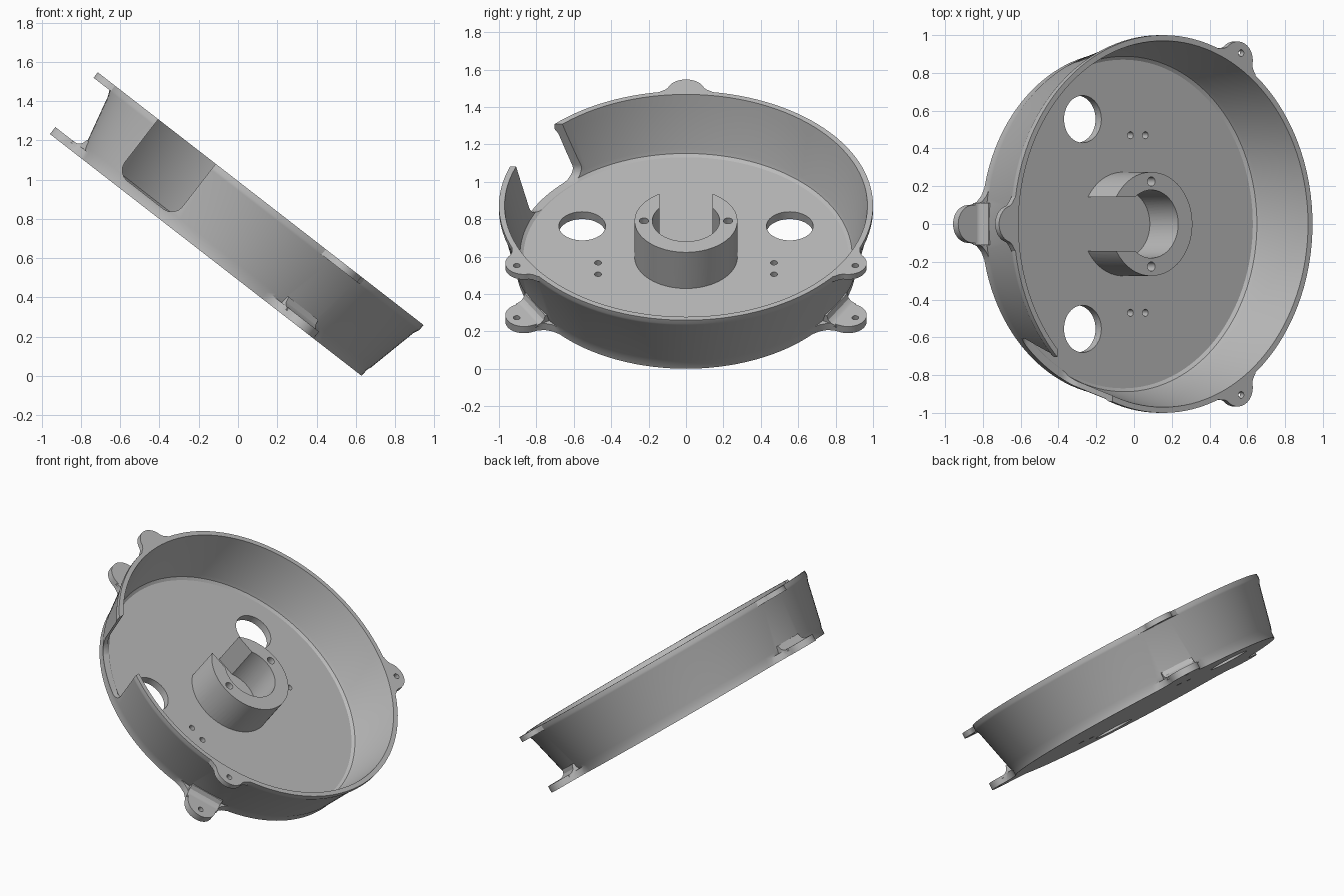
import bpy, bmesh, math
from math import cos, sin, pi, radians
from mathutils import Matrix

cube = bpy.data.objects.get("Cube")
if cube:
    bpy.data.objects.remove(cube, do_unlink=True)

# Single matte grey
grey = bpy.data.materials.new("light_grey")
grey.use_nodes = True
colour = (0.5, 0.5, 0.5, 1)
grey.diffuse_color = colour
grey.node_tree.nodes["Principled BSDF"].inputs["Base Color"].default_value = colour


def finish(name, bm):
    bmesh.ops.recalc_face_normals(bm, faces=bm.faces)
    mesh = bpy.data.meshes.new(name)
    bm.to_mesh(mesh)
    bm.free()
    mesh.materials.append(grey)
    obj = bpy.data.objects.new(name, mesh)
    bpy.context.collection.objects.link(obj)
    return obj


def prism(name, outline, low, high, matrix=Matrix()):
    """Extrude a flat outline from low to high, then place it."""
    bm = bmesh.new()
    face = bm.faces.new([bm.verts.new((x, y, low)) for x, y in outline])
    top = bmesh.ops.extrude_face_region(bm, geom=[face])["geom"]
    verts = [v for v in top if isinstance(v, bmesh.types.BMVert)]
    bmesh.ops.translate(bm, vec=(0, 0, high - low), verts=verts)
    bm.transform(matrix)
    return finish(name, bm)


def arc(cx, cy, r, start, end, n):
    angles = [start + (end - start) * i / n for i in range(n + 1)]
    return [(cx + r * cos(a), cy + r * sin(a)) for a in angles]


def disc(cx, cy, r, n=32):
    return arc(cx, cy, r, 0, 2 * pi, n)[:-1]


def lathe(name, profile, steps=128):
    bm = bmesh.new()
    verts = [bm.verts.new((r, 0, z)) for r, z in profile]
    edges = [bm.edges.new(pair) for pair in zip(verts, verts[1:])]
    bmesh.ops.spin(bm, geom=verts + edges, cent=(0, 0, 0), axis=(0, 0, 1),
                   angle=2 * pi, steps=steps, use_duplicate=False)
    bmesh.ops.remove_doubles(bm, verts=bm.verts, dist=0.0001)
    return finish(name, bm)


def combine(target, other, operation):
    mod = target.modifiers.new("combine", "BOOLEAN")
    mod.operation, mod.solver, mod.object = operation, "EXACT", other
    bpy.context.view_layer.objects.active = target
    bpy.ops.object.modifier_apply(modifier=mod.name)
    bpy.data.objects.remove(other, do_unlink=True)


def cut(target, outline, low, high, matrix=Matrix()):
    cutter = prism("cutter", outline, low, high, matrix)
    cutter.hide_render = True
    combine(target, cutter, "DIFFERENCE")


# Flared dish with a thin wall and a flat floor
HEIGHT, FLOOR = 0.398, 0.05
dish = lathe("dish", [
    (0, 0), (0.91, 0), (0.912, 0.04), (0.922, 0.065), (0.985, 0.335),
    (0.997, 0.36), (1, 0.372), (1, HEIGHT), (0.97, HEIGHT), (0.958, 0.345),
    (0.897, 0.085), (0.888, 0.062), (0.87, FLOOR), (0, FLOOR)])

# Central collar, slotted towards the raised side
collar = prism("collar", disc(0, 0, 0.275, 64), 0.03, 0.295)
cut(collar, disc(0, 0, 0.18, 64), 0, 0.4)
cut(collar, [(-0.4, -0.143), (0, -0.143), (0, 0.143), (-0.4, 0.143)], 0, 0.4)
for side in (-1, 1):
    cut(collar, disc(0, side * 0.225, 0.025, 24), 0.12, 0.4)
combine(dish, collar, "UNION")

# Opening through one side of the wall, with rounded lower corners
left, right, sill, r = -0.71, -0.34, 0.053, 0.07
opening = (arc(left + r, sill + r, r, pi, 1.5 * pi, 8)
           + arc(right - r, sill + r, r, 1.5 * pi, 2 * pi, 8)
           + [(right, 0.6), (left, 0.6)])
upright = Matrix.Rotation(pi / 2, 4, "X")
cut(dish, opening, 0.4, 1.2, upright)

# Screw ears at the rim and the base, every third of a turn
rim_root = [(0.975, -0.16), (0.997, -0.135), (1.01, -0.112)]
base_root = [(0.885, -0.2), (0.91, -0.15), (0.94, -0.118), (0.975, -0.103)]
gusset = [(0.89, 0.03), (0.99, 0.03), (0.985, 0.042), (0.96, 0.048),
          (0.942, 0.062), (0.932, 0.09), (0.9, 0.09)]


def ear(name, root, start, low, high, turn):
    mirrored = [(x, -y) for x, y in reversed(root)]
    outline = root + arc(1, 0, 0.1, -start, start, 24) + mirrored
    obj = prism(name, outline, low, high, turn)
    return obj


for angle in (60, 180, 300):
    turn = Matrix.Rotation(radians(angle), 4, "Z")
    combine(dish, ear("rim_ear", rim_root, 1.3, 0.363, HEIGHT, turn), "UNION")
    combine(dish, ear("base_ear", base_root, pi / 2, 0, 0.045, turn), "UNION")
    combine(dish, prism("base_ear_fillet", gusset, -0.11, 0.11, turn @ upright), "UNION")
    cut(dish, disc(1.045, 0, 0.018, 20), -0.1, 0.6, turn)

# Large floor holes and pairs of small ones
for side in (-1, 1):
    cut(dish, disc(-0.27, side * 0.555, 0.125, 48), -0.1, 0.2)
    for x in (0.05, 0.15):
        cut(dish, disc(x, side * 0.47, 0.019, 20), -0.1, 0.2)

# Lean the whole dish and rest its lower edge on the ground
dish.rotation_euler.y = radians(37.8)
dish.location = (-0.089, 0, 0.558)
bpy.ops.object.select_all(action="DESELECT")
dish.select_set(True)
bpy.context.view_layer.objects.active = dish
bpy.ops.object.shade_smooth_by_angle(angle=radians(32))
